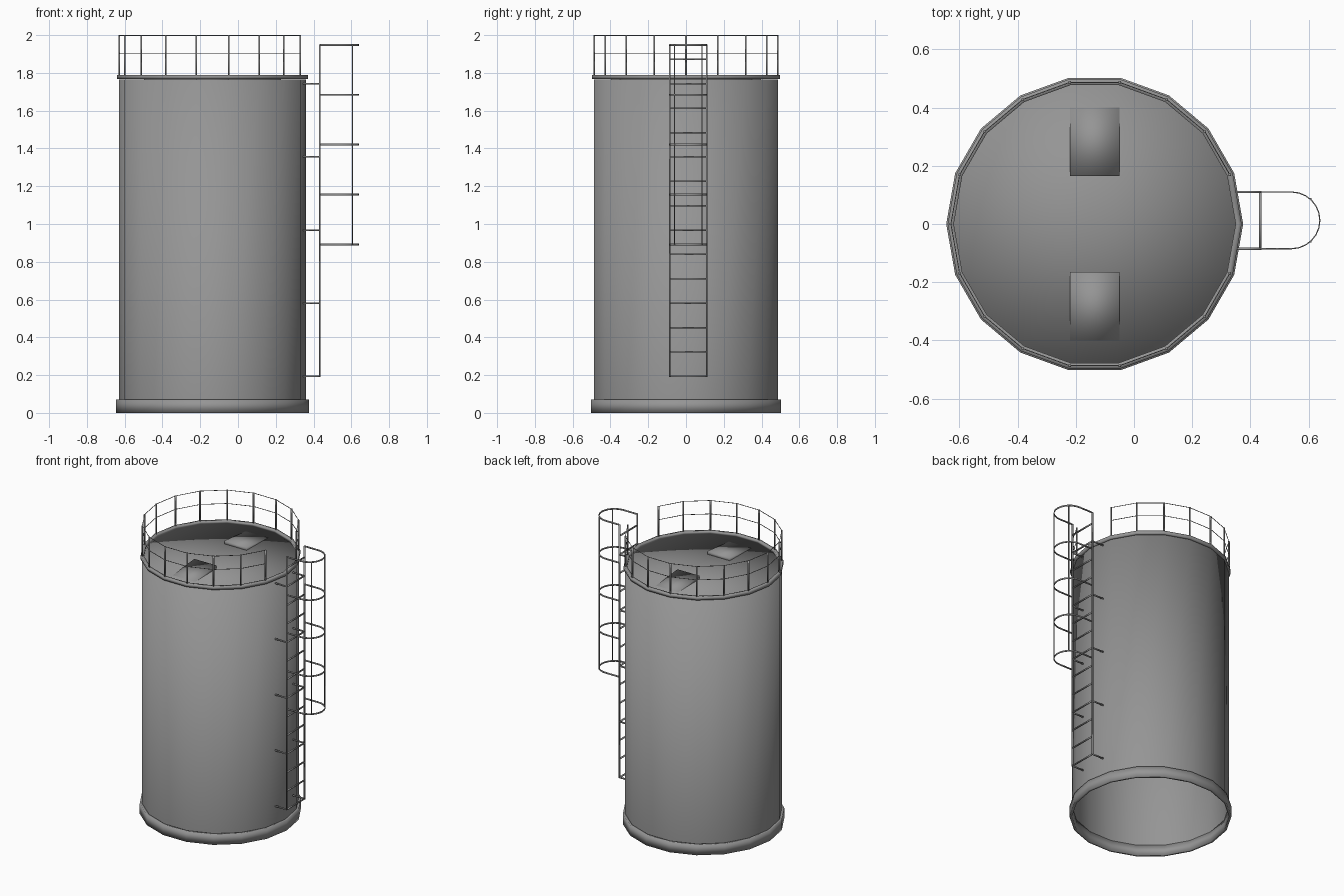
import bpy, bmesh, math
from mathutils import Vector

if "Cube" in bpy.data.objects:
    bpy.data.objects.remove(bpy.data.objects["Cube"])

CX, SIDES = -0.135, 18          # tank axis and facet count
LX, LY, LR = 0.434, 0.0125, 0.0975  # ladder plane, centre line, half width

# Dark grey paint
paint = bpy.data.materials.new("dark_grey")
paint.diffuse_color = (0.3, 0.3, 0.3, 1)
paint.use_nodes = True
paint.node_tree.nodes["Principled BSDF"].inputs["Base Color"].default_value = paint.diffuse_color


def finish(name, bm):
    """Everything is fully smooth shaded, without sharp edges."""
    bmesh.ops.recalc_face_normals(bm, faces=bm.faces)
    me = bpy.data.meshes.new(name)
    bm.to_mesh(me)
    bm.free()
    me.materials.append(paint)
    for p in me.polygons:
        p.use_smooth = True
    ob = bpy.data.objects.new(name, me)
    bpy.context.collection.objects.link(ob)
    return ob


def ring_point(r, deg, z):
    a = math.radians(deg)
    return Vector((CX + r * math.cos(a), r * math.sin(a), z))


def lathe(name, profile, closed=False, cap=False):
    bm = bmesh.new()
    rows = [[bm.verts.new(ring_point(r, i * 360 / SIDES, z)) for i in range(SIDES)]
            for r, z in profile]
    tip = bm.verts.new((CX, 0, profile[-1][1] + 0.005)) if cap else None
    pairs = list(zip(rows, rows[1:])) + ([(rows[-1], rows[0])] if closed else [])
    for i in range(SIDES):
        j = (i + 1) % SIDES
        for a, b in pairs:
            bm.faces.new((a[i], a[j], b[j], b[i]))
        if cap:
            bm.faces.new((rows[-1][i], rows[-1][j], tip))
    return finish(name, bm)


def bar(bm, p, q, w):
    """Square bar from p to q."""
    p, q = Vector(p), Vector(q)
    d = (q - p).normalized()
    u = d.cross(Vector((0, 0, 1)) if abs(d.z) < 0.9 else Vector((0, 1, 0))).normalized()
    v = d.cross(u)
    a, b = [[bm.verts.new(c + (u * s + v * t) * w / 2)
             for s, t in ((-1, -1), (1, -1), (1, 1), (-1, 1))] for c in (p, q)]
    bm.faces.new(a)
    bm.faces.new(b)
    for i in range(4):
        j = (i + 1) % 4
        bm.faces.new((a[i], a[j], b[j], b[i]))


def strap(bm, path, t, h):
    """Flat band of thickness t and height h along a level path."""
    rows = []
    for i, p in enumerate(path):
        d = path[min(i + 1, len(path) - 1)] - path[max(i - 1, 0)]
        n = Vector((-d.y, d.x, 0)).normalized() * t / 2
        up = Vector((0, 0, h / 2))
        rows.append([bm.verts.new(c) for c in (p - n - up, p + n - up, p + n + up, p - n + up)])
    for a, b in zip(rows, rows[1:]):
        for i in range(4):
            j = (i + 1) % 4
            bm.faces.new((a[i], a[j], b[j], b[i]))
    bm.faces.new(rows[0])
    bm.faces.new(rows[-1])


# Tank shell (open underneath), base ring and top rim
lathe("tank_shell", [(0.495, 0), (0.495, 1.765)], cap=True)
lathe("base_ring", [(0.494, 0), (0.51, 0), (0.51, 0.072), (0.494, 0.072)], closed=True)
lathe("top_rim", [(0.484, 1.768), (0.505, 1.768), (0.505, 1.79), (0.484, 1.79)], closed=True)

# Wedge hatches, mirrored front and back
for side, name in ((1, "back_hatch"), (-1, "front_hatch")):
    bm = bmesh.new()
    ends = [[bm.verts.new((x, side * y, z)) for y, z in
             ((0.165, 1.76), (0.165, 1.79), (0.40, 1.766), (0.40, 1.76))]
            for x in (-0.22, -0.05)]
    for e in ends:
        bm.faces.new(e)
    for i in range(4):
        j = (i + 1) % 4
        bm.faces.new((ends[0][i], ends[0][j], ends[1][j], ends[1][i]))
    finish(name, bm)

# Guard rail with a gap at the ladder
bm = bmesh.new()
angles = range(20, 341, 20)
for a in angles:
    bar(bm, ring_point(0.494, a, 1.78), ring_point(0.494, a, 2.0), 0.008)
finish("railing_posts", bm)
bm = bmesh.new()
for z in (1.905, 1.998):
    strap(bm, [ring_point(0.494, a, z) for a in angles], 0.003, 0.003)
finish("railing_rails", bm)

# Ladder stiles, rungs and wall brackets
bm = bmesh.new()
for y in (LY - LR, LY + LR):
    bar(bm, (LX, y, 0.19), (LX, y, 1.95), 0.008)
finish("ladder_stiles", bm)
bm = bmesh.new()
for k in range(14):
    z = 0.194 + k * 0.129
    bar(bm, (LX, LY - LR, z), (LX, LY + LR, z), 0.008)
finish("ladder_rungs", bm)
bm = bmesh.new()
for k in range(0, 13, 3):
    for y in (LY - LR, LY + LR):
        z = 0.194 + k * 0.129
        bar(bm, (0.345, y, z), (LX, y, z), 0.008)
finish("ladder_brackets", bm)

# Safety cage: hoops and two uprights
bm = bmesh.new()
for k in range(5):
    z = 0.892 + k * 0.264
    arc = [Vector((0.541 + LR * math.cos(math.radians(a)), LY + LR * math.sin(math.radians(a)), z))
           for a in range(-90, 91, 15)]
    strap(bm, [Vector((LX, LY - LR, z))] + arc + [Vector((LX, LY + LR, z))], 0.004, 0.01)
finish("cage_hoops", bm)
bm = bmesh.new()
for s in (-1, 1):
    x, y = 0.607, LY + s * 0.073
    bar(bm, (x, y, 0.888), (x, y, 1.95), 0.006)
finish("cage_uprights", bm)
